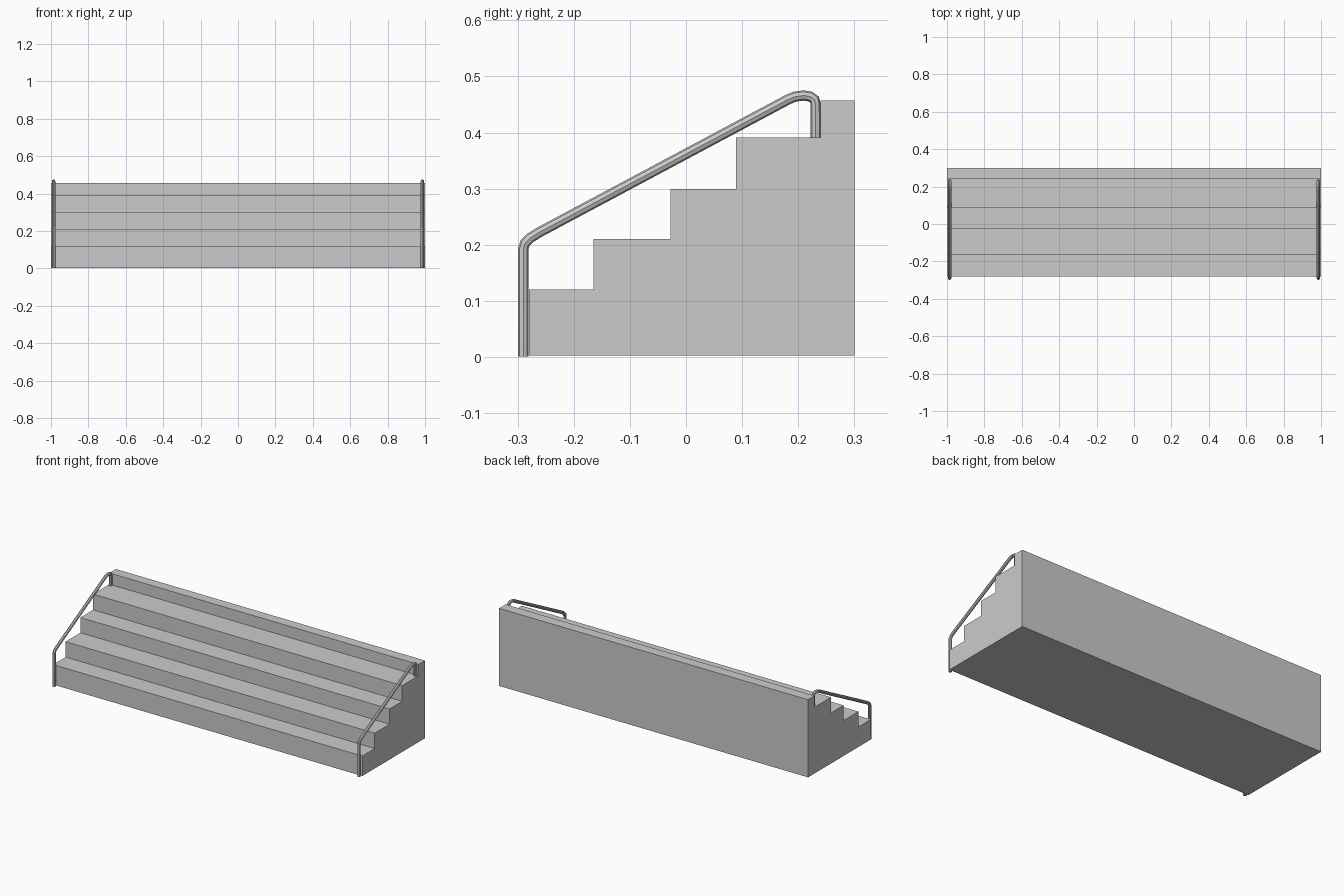
import bpy, bmesh

if "Cube" in bpy.data.objects:
    bpy.data.objects.remove(bpy.data.objects["Cube"])

# Solid stair block: side profile (y, z) extruded along x
profile = [(-0.28, 0.003), (-0.28, 0.12), (-0.165, 0.12), (-0.165, 0.21),
           (-0.028, 0.21), (-0.028, 0.299), (0.089, 0.299), (0.089, 0.391),
           (0.24, 0.391), (0.24, 0.457), (0.30, 0.457), (0.30, 0.003)]
bm = bmesh.new()
face = bm.faces.new([bm.verts.new((-1, y, z)) for y, z in profile])
ext = bmesh.ops.extrude_face_region(bm, geom=[face])
bmesh.ops.translate(bm, vec=(2, 0, 0),
                    verts=[g for g in ext["geom"] if isinstance(g, bmesh.types.BMVert)])
bmesh.ops.recalc_face_normals(bm, faces=bm.faces)
mesh = bpy.data.meshes.new("stair_block")
bm.to_mesh(mesh)
bm.free()
bpy.context.collection.objects.link(bpy.data.objects.new("stair_block", mesh))

# Handrails: eight-sided tube along a bent path (y, z)
path = [(-0.29, 0.001), (-0.29, 0.192), (-0.287, 0.203), (-0.278, 0.212), (-0.262, 0.222),
        (0.182, 0.459), (0.194, 0.464), (0.21, 0.466), (0.222, 0.464),
        (0.229, 0.459), (0.231, 0.45), (0.231, 0.389)]


def handrail(name, x):
    curve = bpy.data.curves.new(name, 'CURVE')
    curve.dimensions = '3D'
    curve.bevel_depth = 0.0092
    curve.bevel_resolution = 2
    curve.use_fill_caps = True
    spline = curve.splines.new('POLY')
    spline.points.add(len(path) - 1)
    for p, (y, z) in zip(spline.points, path):
        p.co = (x, y, z, 1)
    obj = bpy.data.objects.new(name, curve)
    bpy.context.collection.objects.link(obj)
    bpy.ops.object.select_all(action='DESELECT')
    obj.select_set(True)
    bpy.context.view_layer.objects.active = obj
    bpy.ops.object.convert(target='MESH')
    bpy.ops.object.shade_smooth_by_angle()


handrail("left_handrail", -0.986)
handrail("right_handrail", 0.986)
